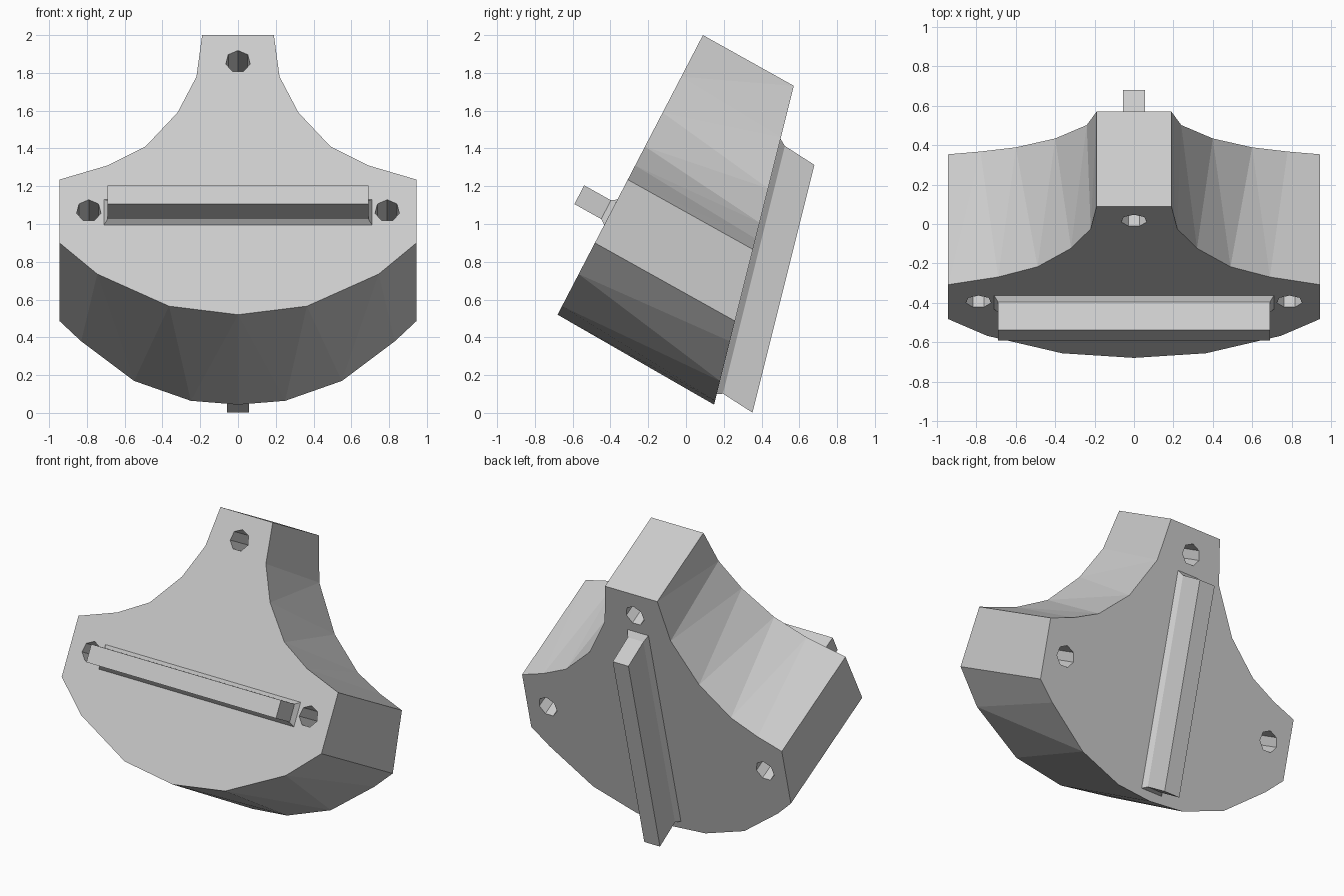
import bpy, bmesh, math
from mathutils import Vector

if "Cube" in bpy.data.objects:
    bpy.data.objects.remove(bpy.data.objects["Cube"])

AXIS = Vector((0, 0.873, -0.487))       # front-to-back direction of the block
UP_FRONT = Vector((0, 0.461, 0.887))    # slope of the front face
UP_BACK = Vector((0, 0.2425, 0.970))    # slope of the back face


def front_pt(p):
    return Vector((p[0], -0.68 + (p[1] - 0.52) * 0.52, p[1]))


def back_pt(p):
    f = front_pt(p)
    k = -AXIS.z / AXIS.y
    s = (0.15 + 0.25 * (f.z - 0.05) - f.y) / (1 + 0.25 * k)
    return f + Vector((0, s, -k * s))


def finish(bm, name):
    bmesh.ops.recalc_face_normals(bm, faces=bm.faces[:])
    me = bpy.data.meshes.new(name)
    bm.to_mesh(me)
    bm.free()
    ob = bpy.data.objects.new(name, me)
    bpy.context.collection.objects.link(ob)
    return ob


def mirrored(half):
    return half + [(-x, z) for x, z in reversed(half) if x > 0]


# wedge-shaped body: front and back outlines with different segment counts
front = mirrored([(0.19, 2.0), (0.22, 1.78), (0.32, 1.59), (0.49, 1.41), (0.69, 1.31),
                  (0.945, 1.235), (0.945, 0.90), (0.745, 0.735), (0.365, 0.565), (0, 0.52)])
back = mirrored([(0.19, 2.0), (0.24, 1.76), (0.40, 1.52), (0.60, 1.36), (0.78, 1.285),
                 (0.945, 1.235), (0.945, 0.90), (0.83, 0.805), (0.55, 0.62),
                 (0.25, 0.527), (0, 0.509)])
bm = bmesh.new()
fv = [bm.verts.new(front_pt(p)) for p in front]
bv = [bm.verts.new(back_pt(p)) for p in back]
bm.faces.new(fv)
bm.faces.new(bv)
i = j = 0
while i < len(front) - 1 or j < len(back) - 1:
    def gap(a, b):
        if a >= len(front) or b >= len(back):
            return 1e9
        return math.dist(front[a], back[b])
    if gap(i + 1, j) < gap(i, j + 1):
        bm.faces.new((fv[i], fv[i + 1], bv[j]))
        i += 1
    else:
        bm.faces.new((fv[i], bv[j + 1], bv[j]))
        j += 1
bm.faces.new((fv[-1], fv[0], bv[0], bv[-1]))
body = finish(bm, "wedge_body")

# three through holes along the block axis
for k, (x, z) in enumerate([(0, 1.86), (-0.79, 1.07), (0.79, 1.07)]):
    bpy.ops.mesh.primitive_cylinder_add(vertices=7, radius=0.066, depth=3, location=front_pt((x, z)))
    cut = bpy.context.object
    cut.name = f"hole_cutter_{k}"
    cut.hide_render = True
    cut.rotation_euler = AXIS.to_track_quat('Z', 'Y').to_euler()
    mod = body.modifiers.new("hole", 'BOOLEAN')
    mod.operation = 'DIFFERENCE'
    mod.solver = 'EXACT'
    mod.object = cut
    bpy.context.view_layer.objects.active = body
    bpy.ops.object.modifier_apply(modifier=mod.name)
    bpy.data.objects.remove(cut)


def rail(name, base, long_dir, wide_dir, out, half_len, half_wid):
    """Bar standing on a face, with a small flared foot."""
    bm = bmesh.new()
    rings = []
    for t, grow in ((-0.1, 0.02), (0.0, 0.02), (0.15, 0), (1, 0)):
        rings.append([bm.verts.new(base + out * t + long_dir * a * (half_len + grow)
                                   + wide_dir * b * (half_wid + grow))
                      for a, b in ((-1, -1), (1, -1), (1, 1), (-1, 1))])
    bm.faces.new(rings[0])
    bm.faces.new(rings[-1])
    for r, s in zip(rings, rings[1:]):
        for n in range(4):
            m = (n + 1) % 4
            bm.faces.new((r[n], r[m], s[m], s[n]))
    return finish(bm, name)


X = Vector((1, 0, 0))
# horizontal tongue on the front, upright tongue on the back
rail("front_tongue", front_pt((0, 1.062)), X, UP_FRONT, AXIS * -0.191, 0.69, 0.056)
rail("back_tongue", Vector((0, 0.332, 0.775)), UP_BACK, X, Vector((0, 0.184, -0.118)), 0.676, 0.057)
